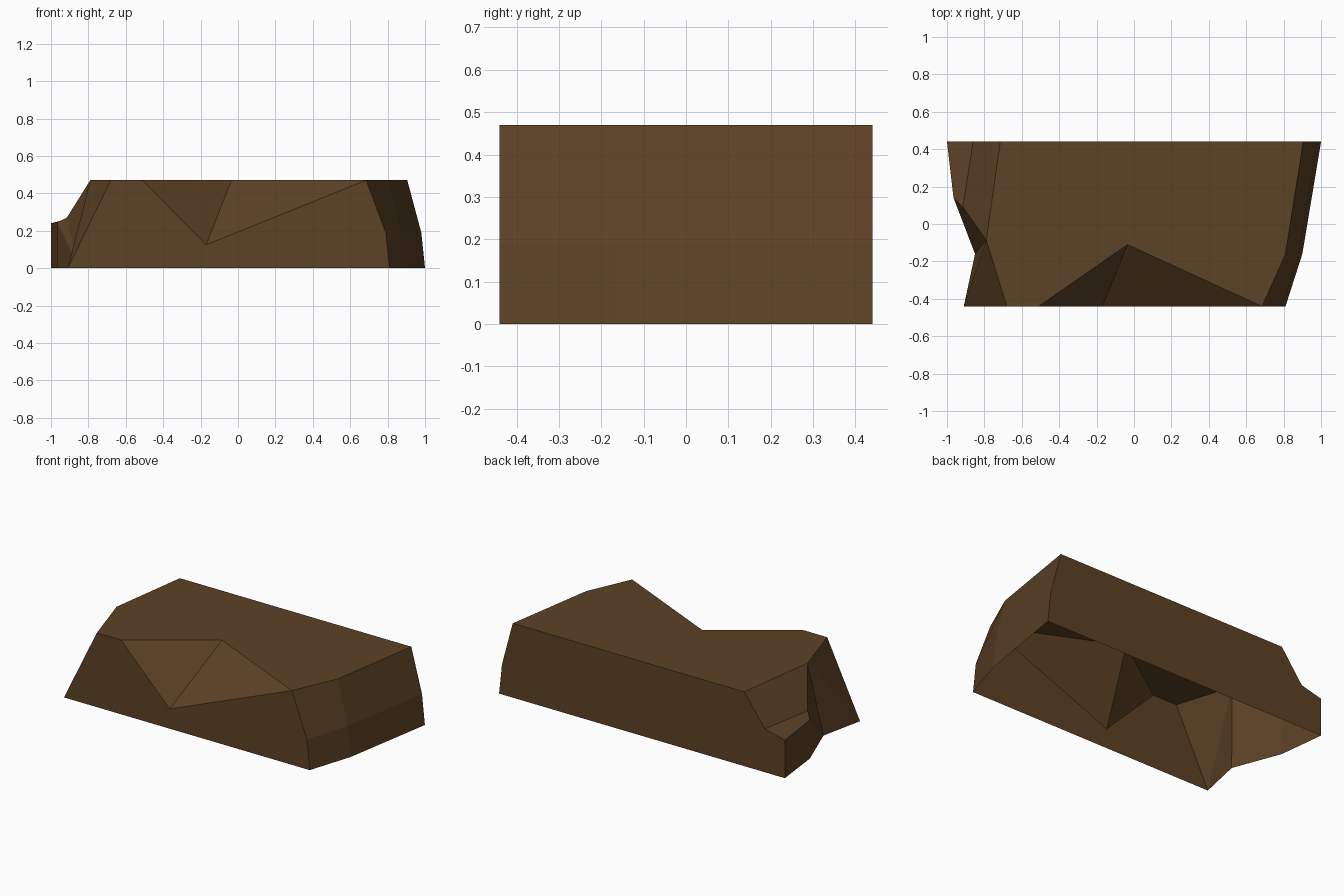
import bpy, bmesh

if "Cube" in bpy.data.objects:
    bpy.data.objects.remove(bpy.data.objects["Cube"])

H = 0.47    # top height
W = 0.44    # half depth

rock = bpy.data.materials.new("brown rock")
rock.diffuse_color = (0.107, 0.054, 0.019, 1)
rock.use_nodes = True
rock.node_tree.nodes["Principled BSDF"].inputs["Base Color"].default_value = rock.diffuse_color

bm = bmesh.new()


def v(x, y, z):
    return bm.verts.new((x, y, z))


def face(*verts):
    return bm.faces.new(verts)


# Right end: three vertical profiles, front to back
profiles = []
for y, xs in ((-W, (0.81, 0.79, 0.685)),
              (-0.16, (0.90, 0.88, 0.81)),
              (W, (1.0, 0.98, 0.905))):
    profiles.append([v(x, y, z) for x, z in zip(xs, (0, 0.19, H))])
for a, b in zip(profiles, profiles[1:]):
    for i in range(2):
        face(a[i], b[i], b[i + 1], a[i + 1])
front, mid, back = profiles

# Notch chipped out of the front top edge
chip_left = v(-0.51, -W, H)
chip_low = v(-0.17, -W, 0.125)
chip_back = v(-0.035, -0.11, H)
face(chip_left, chip_low, chip_back)
face(chip_low, front[2], chip_back)

# Left end: slanted front corner, inward kink and a low ledge
corner_low, corner_top = v(-0.91, -W, 0), v(-0.68, -W, H)
kink_low, kink_top = v(-0.85, -0.16, 0), v(-0.79, -0.085, H)
ledge_foot = v(-0.965, 0.14, 0)
ledge_front, ledge_inner = v(-0.965, 0.14, 0.245), v(-0.915, 0.09, 0.27)
back_low, back_ledge = v(-1, W, 0), v(-1, W, 0.24)
back_inner, back_top = v(-0.86, W, 0.275), v(-0.715, W, H)
face(corner_low, corner_top, kink_top)
face(corner_low, kink_top, kink_low)
face(kink_low, kink_top, ledge_inner)
face(kink_low, ledge_inner, ledge_front)
face(kink_low, ledge_front, ledge_foot)
face(ledge_front, ledge_inner, back_inner, back_ledge)
face(ledge_inner, kink_top, back_top, back_inner)
face(ledge_foot, ledge_front, back_ledge, back_low)

# Front, back and top
face(corner_low, front[0], front[1], front[2], chip_low, chip_left, corner_top)
face(back_low, back_ledge, back_inner, back_top, back[2], back[1], back[0])
face(corner_top, chip_left, chip_back, front[2], mid[2], back[2], back_top, kink_top)

# Temporary floor gives reliable outward normals; the underside stays open
floor = face(corner_low, kink_low, ledge_foot, back_low, back[0], mid[0], front[0])
bmesh.ops.recalc_face_normals(bm, faces=bm.faces[:])
bmesh.ops.delete(bm, geom=[floor], context='FACES_ONLY')

mesh = bpy.data.meshes.new("rock_ledge")
bm.to_mesh(mesh)
bm.free()
mesh.materials.append(rock)
bpy.context.collection.objects.link(bpy.data.objects.new("rock_ledge", mesh))
